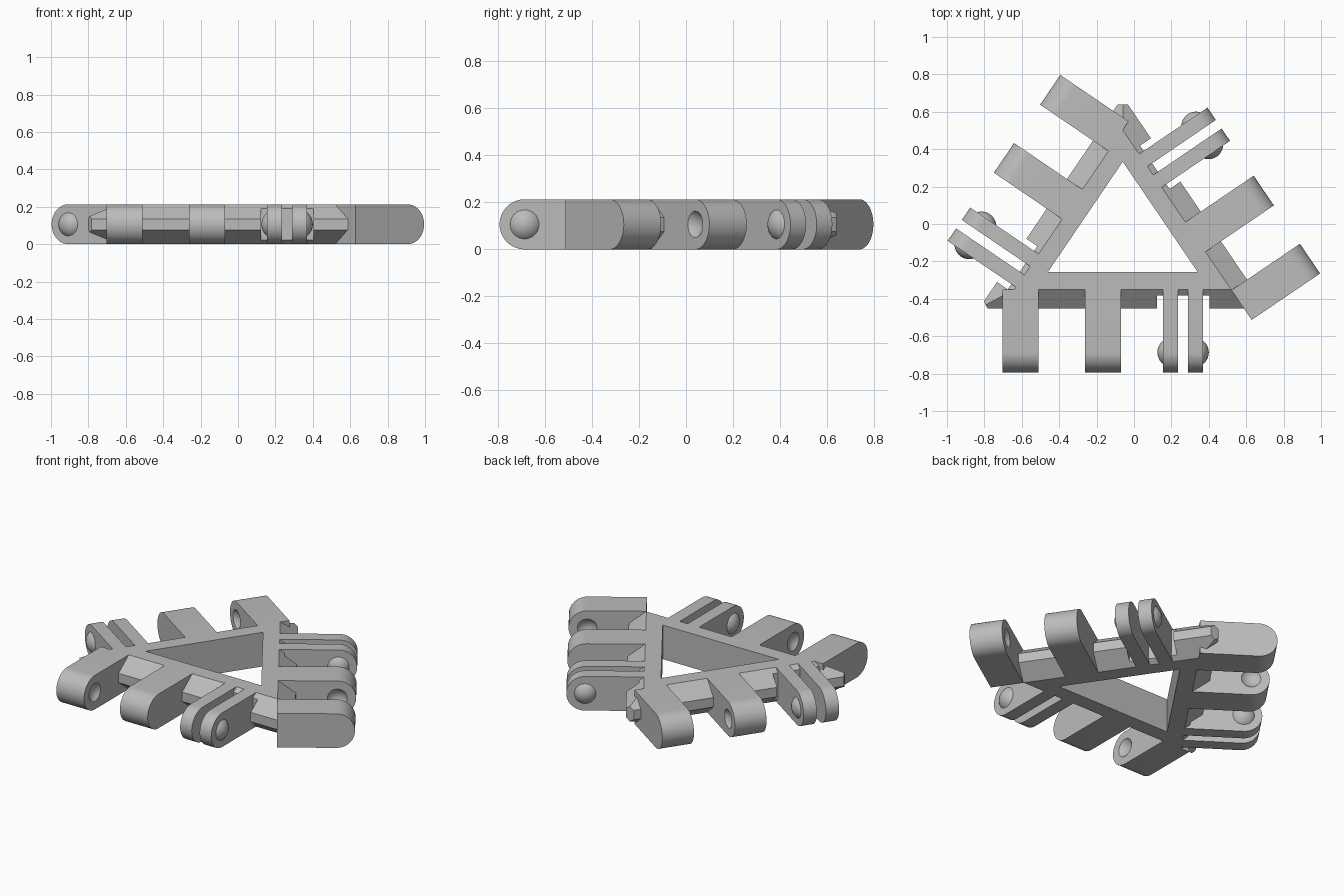
import bpy, bmesh, math
from mathutils import Vector, Matrix

if "Cube" in bpy.data.objects:
    bpy.data.objects.remove(bpy.data.objects["Cube"])

H = 0.213                      # plate height
END = 0.537                    # reach of the hinge arms from the opening
EDGE, RIM = 0.095, 0.195       # flat frame width, bevelled rim width
R = H / 2
CORNERS = [Vector(p) for p in ((-0.46, -0.256), (0.34, -0.256), (-0.06, 0.333))]
SHIFTS = (0, -0.089, 0.09)     # hinge offset along each side
NAMES = ("front", "left", "right")

grey = bpy.data.materials.new("plain grey")
grey.use_nodes = True
colour = (0.5, 0.5, 0.5, 1)
grey.diffuse_color = colour
grey.node_tree.nodes["Principled BSDF"].inputs["Base Color"].default_value = colour


def make(name, bm, matrix=None):
    bmesh.ops.recalc_face_normals(bm, faces=bm.faces[:])
    mesh = bpy.data.meshes.new(name)
    bm.to_mesh(mesh)
    bm.free()
    mesh.materials.append(grey)
    obj = bpy.data.objects.new(name, mesh)
    bpy.context.collection.objects.link(obj)
    if matrix:
        obj.matrix_world = matrix
    return obj


def select(obj):
    bpy.ops.object.select_all(action="DESELECT")
    obj.select_set(True)
    bpy.context.view_layer.objects.active = obj


def smooth(obj):
    select(obj)
    bpy.ops.object.shade_smooth_by_angle(angle=math.radians(30))


def cut(obj, cutter):
    cutter.hide_render = True
    mod = obj.modifiers.new("cut", "BOOLEAN")
    mod.operation, mod.solver, mod.object = "DIFFERENCE", "EXACT", cutter
    select(obj)
    bpy.ops.object.modifier_apply(modifier=mod.name)
    bpy.data.objects.remove(cutter)


def sphere(x, radius):
    bm = bmesh.new()
    bmesh.ops.create_uvsphere(bm, u_segments=32, v_segments=24, radius=radius,
                              matrix=Matrix.Translation((x, R - END, R)))
    return bm


def arm(name, x0, x1, matrix):
    # Straight bar with a half-round outer end
    profile = [(-EDGE, 0), (-EDGE, H)]
    for i in range(25):
        a = math.pi * i / 24
        profile.append((R - END - R * math.sin(a), R + R * math.cos(a)))
    bm = bmesh.new()
    face = bm.faces.new([bm.verts.new((x0, y, z)) for y, z in profile])
    extruded = bmesh.ops.extrude_face_region(bm, geom=[face])["geom"]
    bmesh.ops.translate(bm, vec=(x1 - x0, 0, 0),
                        verts=[v for v in extruded if isinstance(v, bmesh.types.BMVert)])
    return make(name, bm, matrix)


def ball(name, x, sign, matrix):
    # Shallow domed pin on the outer face of a fork tab
    bm = sphere(x - sign * 0.049, 0.079)
    bmesh.ops.bisect_plane(bm, geom=bm.verts[:] + bm.edges[:] + bm.faces[:],
                           plane_co=(x - sign * 0.005, 0, 0), plane_no=(sign, 0, 0),
                           clear_inner=True)
    smooth(make(name, bm, matrix))


# Side directions and outward normals
tangents = [(CORNERS[(i + 1) % 3] - CORNERS[i]).normalized() for i in range(3)]
normals = [Vector((t.y, -t.x)) for t in tangents]
mitres = [(normals[i] + normals[i - 1]) / (1 + normals[i].dot(normals[i - 1]))
          for i in range(3)]

# Triangular frame with a bevelled outer rim
bm = bmesh.new()
section = ((0, 0), (0, H), (EDGE, H), (RIM, 0.136), (RIM, 0.077), (EDGE, 0))
rings = [[bm.verts.new((*(c + m * d), z)) for c, m in zip(CORNERS, mitres)]
         for d, z in section]
for k, ring in enumerate(rings):
    below = rings[k - 1]
    for i in range(3):
        j = (i + 1) % 3
        bm.faces.new((below[i], below[j], ring[j], ring[i]))
# Blunt the corner tips
for c, m in zip(CORNERS, mitres):
    tip = c + m * RIM - m.normalized() * 0.04
    result = bmesh.ops.bisect_plane(bm, geom=bm.verts[:] + bm.edges[:] + bm.faces[:],
                                    plane_co=(*tip, 0), plane_no=(*m, 0), clear_outer=True)
    rim_edges = [e for e in result["geom_cut"] if isinstance(e, bmesh.types.BMEdge)]
    bmesh.ops.holes_fill(bm, edges=rim_edges)
frame = make("frame", bm)

# Hinge set on each side: two socket arms and a two-tab fork
for i, side in enumerate(NAMES):
    t = tangents[i]
    origin = (CORNERS[i] + CORNERS[(i + 1) % 3]) / 2 + t * SHIFTS[i]
    matrix = Matrix.Translation((*origin, 0)) @ Matrix.Rotation(math.atan2(t.y, t.x), 4, "Z")

    for label, x0, x1, socket in (("outer", -0.642, -0.45, -0.402),
                                  ("middle", -0.202, -0.01, -0.25)):
        bar = arm(f"{side}_{label}_arm", x0, x1, matrix)
        cut(bar, make("socket_cutter", sphere(socket, 0.074), matrix))
        smooth(bar)

    for label, x0, x1, x, sign in (("first", 0.215, 0.295, 0.215, -1),
                                   ("second", 0.35, 0.43, 0.43, 1)):
        smooth(arm(f"{side}_{label}_fork_tab", x0, x1, matrix))
        ball(f"{side}_{label}_fork_pin", x, sign, matrix)

    # Clearance recess in the rim around the fork
    bm = bmesh.new()
    bmesh.ops.create_cube(bm, size=1, matrix=Matrix.Translation((0.324, -0.225, R))
                          @ Matrix.Diagonal((0.28, 0.2, 0.6, 1)))
    cut(frame, make("recess_cutter", bm, matrix))
